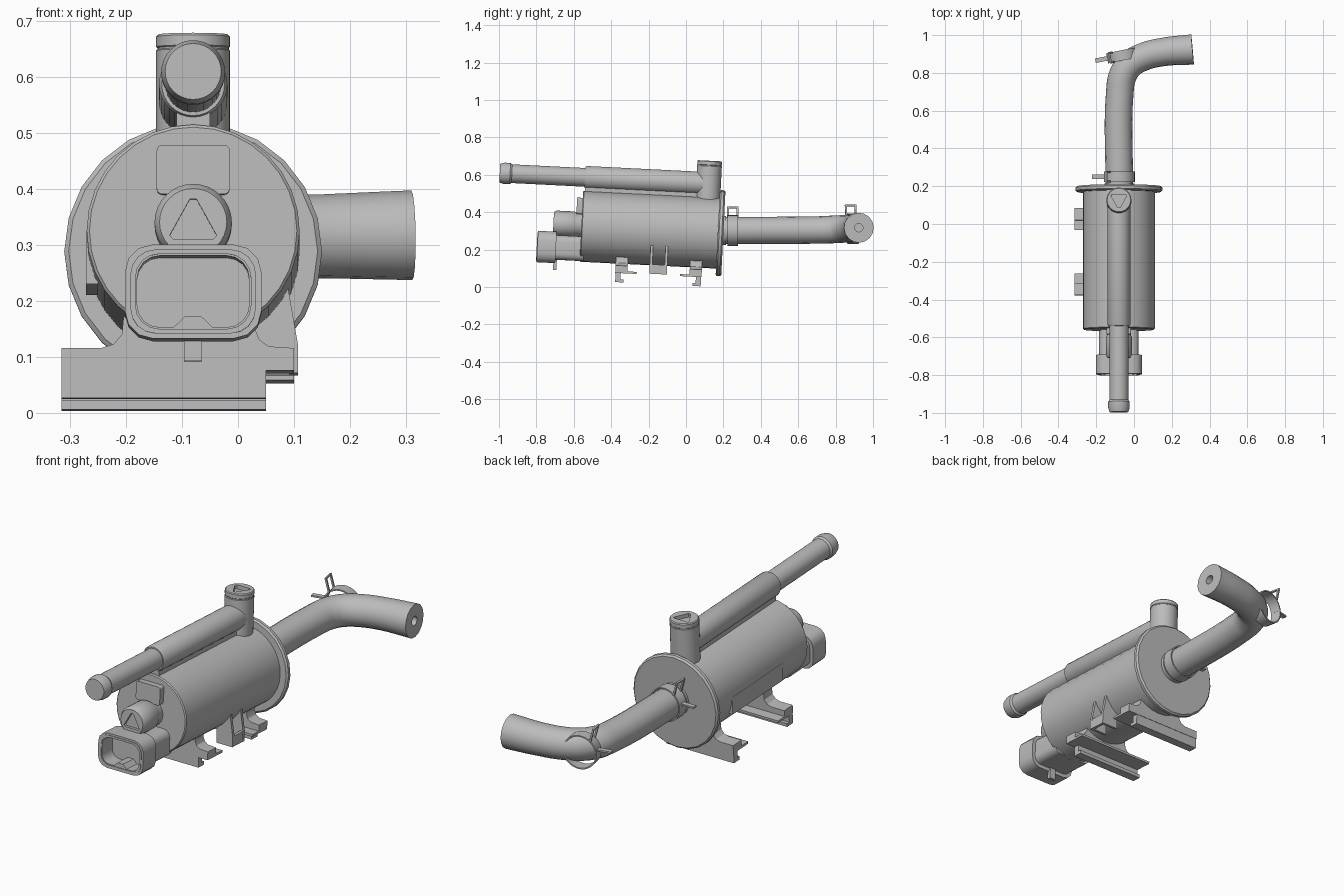
import bpy, bmesh, math
from mathutils import Matrix, Vector

if "Cube" in bpy.data.objects:
    bpy.data.objects.remove(bpy.data.objects["Cube"])

grey = bpy.data.materials.new("plain grey")
grey.use_nodes = True
grey.diffuse_color = (0.5, 0.5, 0.5, 1)
grey.node_tree.nodes["Principled BSDF"].inputs["Base Color"].default_value = (0.5, 0.5, 0.5, 1)

# Tilted frame whose y axis is the canister axis
FRAME = Matrix.Translation((-0.08, 0, 0.297)) @ Matrix.Rotation(-0.05, 4, 'X')
UPRIGHT = Matrix.Rotation(math.pi / 2, 4, 'X')


def shade(mesh):
    for p in mesh.polygons:
        p.use_smooth = True
    mesh.set_sharp_from_angle(angle=math.radians(32))


def finish(name, bm, matrix):
    bmesh.ops.remove_doubles(bm, verts=bm.verts, dist=1e-5)
    bmesh.ops.recalc_face_normals(bm, faces=bm.faces)
    bm.transform(matrix)
    mesh = bpy.data.meshes.new(name)
    bm.to_mesh(mesh)
    bm.free()
    mesh.materials.append(grey)
    shade(mesh)
    obj = bpy.data.objects.new(name, mesh)
    bpy.context.collection.objects.link(obj)
    return obj


def lathe(name, profile, matrix=FRAME, steps=32):
    """Spin (radius, distance) points about the y axis."""
    bm = bmesh.new()
    vs = [bm.verts.new((r, t, 0)) for r, t in profile]
    es = [bm.edges.new(pair) for pair in zip(vs, vs[1:])]
    bmesh.ops.spin(bm, geom=vs + es, cent=(0, 0, 0), axis=(0, 1, 0),
                   angle=2 * math.pi, steps=steps)
    return finish(name, bm, matrix)


def prism(name, points, y0, y1, matrix=FRAME):
    """Extrude an (x, z) outline along y."""
    bm = bmesh.new()
    face = bm.faces.new([bm.verts.new((x, y0, z)) for x, z in points])
    out = bmesh.ops.extrude_face_region(bm, geom=[face])["geom"]
    bmesh.ops.translate(bm, vec=(0, y1 - y0, 0),
                        verts=[g for g in out if isinstance(g, bmesh.types.BMVert)])
    return finish(name, bm, matrix)


def box(name, x0, x1, y0, y1, z0, z1, matrix=FRAME):
    return prism(name, [(x0, z0), (x1, z0), (x1, z1), (x0, z1)], y0, y1, matrix)


def rounded(w, h, r, cz=0, n=4):
    """Rounded rectangle outline from half sizes."""
    pts = []
    for k, (sx, sz) in enumerate([(1, 1), (-1, 1), (-1, -1), (1, -1)]):
        for i in range(n + 1):
            a = (k + i / n) * math.pi / 2
            pts.append((sx * (w - r) + r * math.cos(a), cz + sz * (h - r) + r * math.sin(a)))
    return pts


def cut(obj, cutter):
    mod = obj.modifiers.new("cut", 'BOOLEAN')
    mod.object = cutter
    mod.solver = 'EXACT'
    bpy.context.view_layer.update()
    mesh = bpy.data.meshes.new_from_object(
        obj.evaluated_get(bpy.context.evaluated_depsgraph_get()))
    obj.modifiers.clear()
    obj.data = mesh
    bpy.data.objects.remove(cutter)
    shade(mesh)


# Canister and rear flange
lathe("canister", [(0, -0.56), (0.185, -0.56), (0.19, -0.555), (0.19, 0.175), (0, 0.175)])
lathe("rear_flange", [(0, 0.17), (0.222, 0.17), (0.23, 0.177), (0.23, 0.192),
                      (0.222, 0.2), (0, 0.2)], steps=24)
box("side_panel", -0.191, -0.17, -0.36, 0.03, -0.085, 0.0)

# Upper pipe with sleeve and end bead
TOP = FRAME @ Matrix.Translation((0, 0, 0.262))
lathe("upper_pipe", [(0, -1.01), (0.05, -1.01), (0.057, -0.985), (0.057, -0.955),
                     (0.05, -0.945), (0.05, -0.5), (0, -0.5)], TOP)
lathe("upper_sleeve", [(0, -0.555), (0.056, -0.555), (0.061, -0.545), (0.061, 0.1), (0, 0.1)], TOP)
box("sleeve_web", -0.03, 0.03, -0.55, 0.1, 0.17, 0.23)

# Vertical stub with a triangular recess
STUB = FRAME @ Matrix.Translation((0, 0.108, 0)) @ UPRIGHT
stub = lathe("vertical_stub", [(0, 0.12), (0.066, 0.12), (0.066, 0.355), (0.064, 0.357),
                               (0.064, 0.36), (0.066, 0.362), (0.066, 0.38), (0.062, 0.384),
                               (0, 0.384)], STUB)
TRIANGLE = [(-0.042, -0.024), (-0.036, -0.03), (0.036, -0.03), (0.042, -0.024),
            (0.006, 0.041), (-0.006, 0.041)]
cut(stub, prism("stub_cutter", TRIANGLE, 0.365, 0.45, STUB))

# Round front port with a triangular recess, and block above it
PORT = FRAME @ Matrix.Translation((0, 0, 0.008))
port = lathe("front_port", [(0, -0.71), (0.06, -0.71), (0.069, -0.695), (0.069, -0.6),
                            (0.064, -0.59), (0.064, -0.54), (0, -0.54)], PORT)
cut(port, prism("port_cutter", TRIANGLE, -0.76, -0.695, PORT))
prism("front_block", rounded(0.065, 0.044, 0.01, 0.108), -0.59, -0.54)

# Electrical connector: shell with a keyed socket, neck and latch
MID = -0.12
shell = prism("connector_shell", rounded(0.122, 0.084, 0.05, MID, 3), -0.79, -0.69)
socket = rounded(0.1, 0.064, 0.04, MID)
bump = [(0.035, -0.184), (0.015, -0.165), (-0.015, -0.165), (-0.035, -0.184)]
half = 15                                     # last point of the lower left corner
outline = socket[:half] + [(x, z) for x, z in reversed(bump)] + socket[half:]
cut(shell, prism("socket_cutter", outline, -0.85, -0.71))
lip = prism("connector_lip", rounded(0.112, 0.075, 0.045, MID), -0.793, -0.75)
cut(lip, prism("lip_cutter", rounded(0.103, 0.067, 0.042, MID), -0.85, -0.7))
prism("connector_neck", rounded(0.105, 0.066, 0.035, MID), -0.7, -0.54)
box("connector_latch", -0.016, 0.016, -0.70, -0.682, -0.24, -0.17)
box("latch_key", -0.016, 0.016, -0.78, -0.7, -0.196, -0.18)

# Two mounting feet, mirrored about the middle of the canister
saddle = [(-0.235, -0.24), (-0.235, -0.2), (-0.165, -0.2), (-0.142, -0.193), (-0.127, -0.175),
          (-0.122, -0.12), (0.11, -0.12), (0.11, -0.165), (0.118, -0.185), (0.135, -0.197),
          (0.18, -0.2), (0.18, -0.24)]
for label, edge, d in (("front", -0.367, 1), ("rear", 0.095, -1)):
    def span(a, b):
        return sorted((edge + d * a, edge + d * b))
    prism(label + "_foot_saddle", saddle, *span(0, 0.065))
    box(label + "_foot_stem", -0.235, 0.13, *span(0.002, 0.03), -0.275, -0.235)
    box(label + "_foot_hook", -0.235, 0.13, *span(0.002, 0.047), -0.289, -0.273)
    box(label + "_foot_tab", -0.235, 0.18, *span(0.06, 0.115), -0.24, -0.229)

# Middle bracket: two gussets joined by a low plate
gusset = [(0.187, -0.235), (0.187, -0.185), (0.168, -0.075), (0.1, -0.13), (0.1, -0.235)]
for label, y in (("front", -0.185), ("rear", -0.105)):
    prism(label + "_gusset", gusset, y, y + 0.014)
box("bracket_plate", 0.172, 0.186, -0.18, -0.095, -0.235, -0.185)

# Bent outlet hose
curve = bpy.data.curves.new("outlet_hose", 'CURVE')
curve.dimensions = '3D'
curve.bevel_depth = 1
curve.bevel_resolution = 6
curve.use_fill_caps = True
path = [(-0.078, 0.19, 0.302, 0.073), (-0.075, 0.7, 0.305, 0.073), (-0.06, 0.785, 0.308, 0.074),
        (-0.02, 0.845, 0.311, 0.074), (0.05, 0.885, 0.313, 0.074), (0.15, 0.91, 0.315, 0.075),
        (0.31, 0.924, 0.317, 0.08)]
spline = curve.splines.new('BEZIER')
spline.bezier_points.add(len(path) - 1)
for bp, (x, y, z, r) in zip(spline.bezier_points, path):
    bp.co = (x, y, z)
    bp.radius = r
    bp.handle_left_type = bp.handle_right_type = 'AUTO'
spline.resolution_u = 6
guide = bpy.data.objects.new("hose_guide", curve)
bpy.context.collection.objects.link(guide)
bpy.context.view_layer.update()
bm = bmesh.new()
bm.from_mesh(bpy.data.meshes.new_from_object(
    guide.evaluated_get(bpy.context.evaluated_depsgraph_get())))
bpy.data.objects.remove(guide)
for f in bm.faces:
    f.material_index = 0
hose = finish("outlet_hose", bm, Matrix.Identity(4))
END = Matrix.Translation((0.31, 0.924, 0.317)) @ Matrix.Rotation(-math.pi / 2, 4, 'Z')
cut(hose, lathe("bore_cutter", [(0, -0.06), (0.022, -0.06), (0.022, 0.1), (0, 0.1)], END))
lathe("outlet_collar", [(0, 0.19), (0.078, 0.19), (0.078, 0.215), (0, 0.215)],
      Matrix.Translation((-0.078, 0, 0.302)))


# Spring clamps: band, upright loop and tail
def clamp(label, centre, turn):
    m = Matrix.Translation(centre) @ Matrix.Rotation(turn, 4, 'Z')
    lathe(label + "_band", [(0.076, -0.027), (0.082, -0.027), (0.082, 0.027),
                            (0.076, 0.027), (0.076, -0.027)], m)
    lean = m @ Matrix.Translation((-0.05, 0, 0.06)) @ Matrix.Rotation(-0.25, 4, 'Y')
    for side in (-1, 1):
        y = side * 0.026
        box(label + "_loop_side", -0.004, 0.004, y - 0.005, y + 0.005, 0, 0.07, lean)
    box(label + "_loop_top", -0.004, 0.004, -0.031, 0.031, 0.062, 0.07, lean)
    box(label + "_tail", -0.145, -0.074, -0.012, 0.012, 0.014, 0.022, m)


clamp("inner_clamp", (-0.078, 0.25, 0.302), 0)
clamp("outer_clamp", (-0.062, 0.893, 0.312), 0.2)
